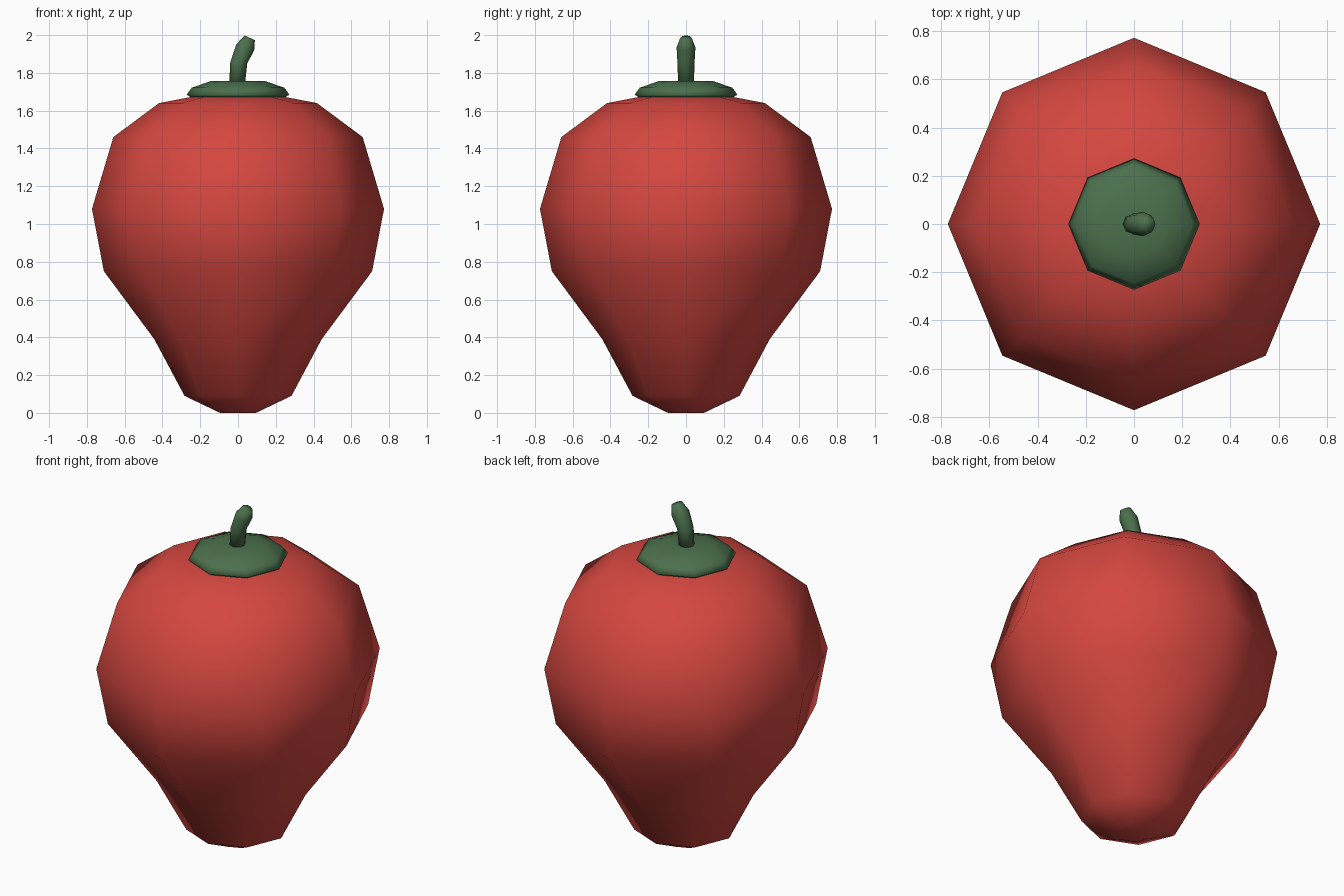
import bpy, bmesh, math
from mathutils import Vector

if "Cube" in bpy.data.objects:
    bpy.data.objects.remove(bpy.data.objects["Cube"])


def material(name, color):
    m = bpy.data.materials.new(name)
    m.diffuse_color = (*color, 1)
    m.use_nodes = True
    m.node_tree.nodes["Principled BSDF"].inputs["Base Color"].default_value = m.diffuse_color
    return m


red = material("pepper red", (0.66, 0.062, 0.05))
green = material("leaf green", (0.07, 0.16, 0.072))


def loft(name, rings, mat, smooth=True):
    """Skin eight-sided rings given as (x, z, radius, tilt), capping both ends."""
    bm = bmesh.new()
    loops = []
    for x, z, r, tilt in rings:
        loop = []
        for i in range(8):
            a = i * math.pi / 4
            u = r * math.cos(a)
            loop.append(bm.verts.new(Vector((x + u * math.cos(tilt),
                                             r * math.sin(a),
                                             z - u * math.sin(tilt)))))
        loops.append(loop)
    for lo, hi in zip(loops, loops[1:]):
        for i in range(8):
            j = (i + 1) % 8
            bm.faces.new((lo[i], lo[j], hi[j], hi[i]))
    bm.faces.new(loops[0][::-1])
    bm.faces.new(loops[-1])
    for f in bm.faces:
        f.smooth = smooth
    me = bpy.data.meshes.new(name)
    bm.to_mesh(me)
    bm.free()
    me.materials.append(mat)
    ob = bpy.data.objects.new(name, me)
    bpy.context.collection.objects.link(ob)
    return ob


# Pepper body: (radius, height) profile
body = [(0.095, 0.0), (0.283, 0.09), (0.443, 0.39), (0.71, 0.75), (0.773, 1.08),
        (0.66, 1.46), (0.418, 1.64), (0.2, 1.682)]
loft("pepper_body", [(0, z, r, 0) for r, z in body], red)

# Cap of leaf around the stem
cap = [(0.25, 1.67), (0.272, 1.685), (0.245, 1.722), (0.138, 1.758)]
loft("stem_cap", [(0, z, r, 0) for r, z in cap], green)

# Bent stem with a rounded tip
loft("stem", [(-0.005, 1.74, 0.042, 0), (0.004, 1.852, 0.045, 0.05),
              (0.038, 1.935, 0.05, 0.3), (0.062, 1.986, 0.03, 0.42)], green)
